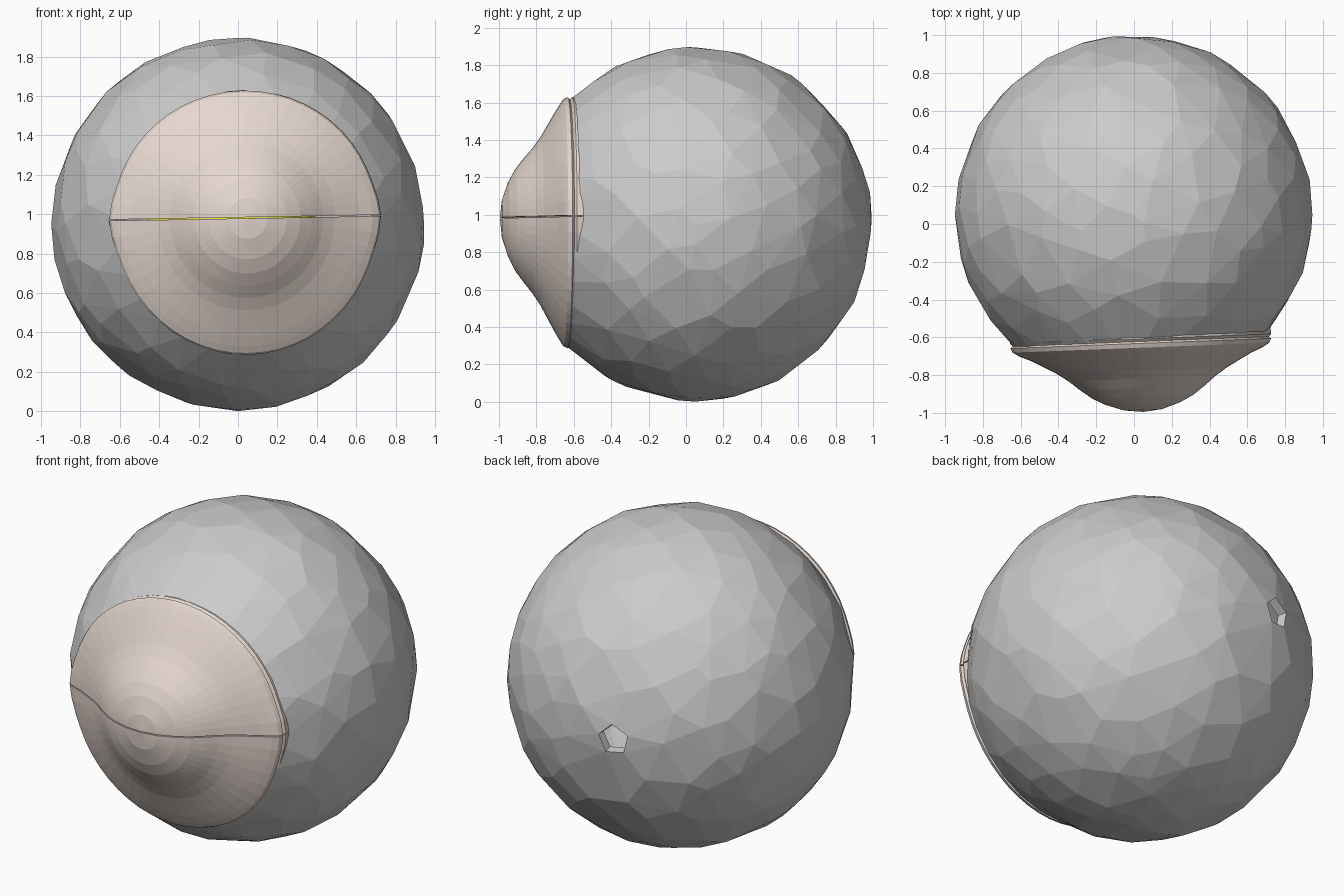
import bpy, bmesh, math, random
from mathutils import Vector, Matrix

if "Cube" in bpy.data.objects:
    bpy.data.objects.remove(bpy.data.objects["Cube"])

random.seed(4)
C, R = Vector((0, 0.05, 0.95)), 0.95


def finish(bm, name, color=None):
    bmesh.ops.recalc_face_normals(bm, faces=bm.faces[:])
    me = bpy.data.meshes.new(name)
    bm.to_mesh(me)
    bm.free()
    ob = bpy.data.objects.new(name, me)
    bpy.context.collection.objects.link(ob)
    if color:
        mat = bpy.data.materials.new(name + "_colour")
        mat.diffuse_color = (*color, 1)
        mat.use_nodes = True
        mat.node_tree.nodes["Principled BSDF"].inputs["Base Color"].default_value = mat.diffuse_color
        me.materials.append(mat)
    return ob


def ring(axis, angle, n):
    """Points on the ball around an axis, at a given angle from it."""
    q = Vector((0, 0, 1)).rotation_difference(axis)
    s, c = math.sin(angle), math.cos(angle)
    return [C + R * (q @ Vector((s * math.cos(k * math.tau / n), s * math.sin(k * math.tau / n), c)))
            for k in range(n)]


# Faceted ball shell: hull of scattered points, open at the front and at a small rear hole
front = Vector((0.045, -1, 0)).normalized()
rear = Vector((-0.21, 0.97, 0.02)).normalized()
openings = [(front, 0.755, 28, 0.10), (rear, 0.095, 5, 0.13)]
bm = bmesh.new()
rims = []
for axis, ang, n, _ in openings:
    rims.append({bm.verts.new(p) for p in ring(axis, ang, n)})
N = 270
dirs = [Vector(d) for d in ((0, 0, 1), (0, 0, -1), (1, 0, 0), (-1, 0, 0), (0, 1, 0))]
for i in range(N):
    z = 1 - 2 * (i + 0.5) / N
    a = i * math.pi * (3 - math.sqrt(5))
    s = math.sqrt(1 - z * z)
    jit = Vector([random.uniform(-0.06, 0.06) for _ in range(3)])
    dirs.append((Vector((s * math.cos(a), s * math.sin(a), z)) + jit).normalized())
for d in dirs:
    if all(d.angle(axis) > ang + gap for axis, ang, _, gap in openings):
        bm.verts.new(C + d * R * random.uniform(0.994, 1.0))
bmesh.ops.convex_hull(bm, input=bm.verts[:])
caps = [f for f in bm.faces if any(all(v in r for v in f.verts) for r in rims)]
bmesh.ops.delete(bm, geom=caps, context='FACES')
ball = finish(bm, "ball_shell")
mod = ball.modifiers.new("thickness", 'SOLIDIFY')
mod.thickness = 0.05
mod.offset = -1

# Eyelids: half-revolved closed profile (radius, y), outer side then inner side
PROFILE = [(0, -.995), (.1, -.984), (.2, -.95), (.27, -.913), (.33, -.868), (.39, -.818),
           (.45, -.777), (.52, -.738), (.58, -.705), (.63, -.675), (.66, -.655), (.67, -.632),
           (.658, -.622), (.672, -.608), (.67, -.575), (.63, -.58), (.53, -.67), (.42, -.745),
           (.3, -.845), (.15, -.915), (0, -.935)]


def eyelid(name, side):
    bm = bmesh.new()
    rows = []
    steps = 26
    scale = 0.96 if side > 0 else 1.035
    for k in range(steps + 1):
        a = math.pi * k / steps
        flare = 1 + 0.03 * abs(math.cos(a)) ** 60
        row = []
        for r, y in PROFILE:
            rr = r * (flare if r > 0.6 else 1)
            row.append(bm.verts.new((rr * math.cos(a), y, side * (rr * math.sin(a) * scale + 0.003))))
        rows.append(row)
    n = len(PROFILE)
    for r0, r1 in zip(rows, rows[1:]):
        for j in range(n):
            bm.faces.new((r0[j], r0[(j + 1) % n], r1[(j + 1) % n], r1[j]))
    bm.faces.new(rows[0])
    bm.faces.new(rows[-1][::-1])
    bmesh.ops.remove_doubles(bm, verts=bm.verts[:], dist=0.0005)
    # slight turn and roll of the whole lid
    pivot = Vector((0, -0.62, 0))
    turn = Matrix.Rotation(math.radians(2.2), 4, 'Z') @ Matrix.Rotation(math.radians(-1), 4, 'Y')
    bmesh.ops.transform(bm, verts=bm.verts[:], matrix=Matrix.Translation(Vector((0.035, -0.62, 0.982)))
                        @ turn @ Matrix.Translation(-pivot))
    return finish(bm, name, (0.78, 0.68, 0.62))


eyelid("upper_eyelid", 1)
eyelid("lower_eyelid", -1)

# Yellow core inside the shell, glimpsed through the rear hole
bm = bmesh.new()
bmesh.ops.create_icosphere(bm, subdivisions=3, radius=0.45,
                           matrix=Matrix.Translation((-0.03, -0.1, 0.85)))
finish(bm, "inner_core", (0.75, 0.66, 0.05))
